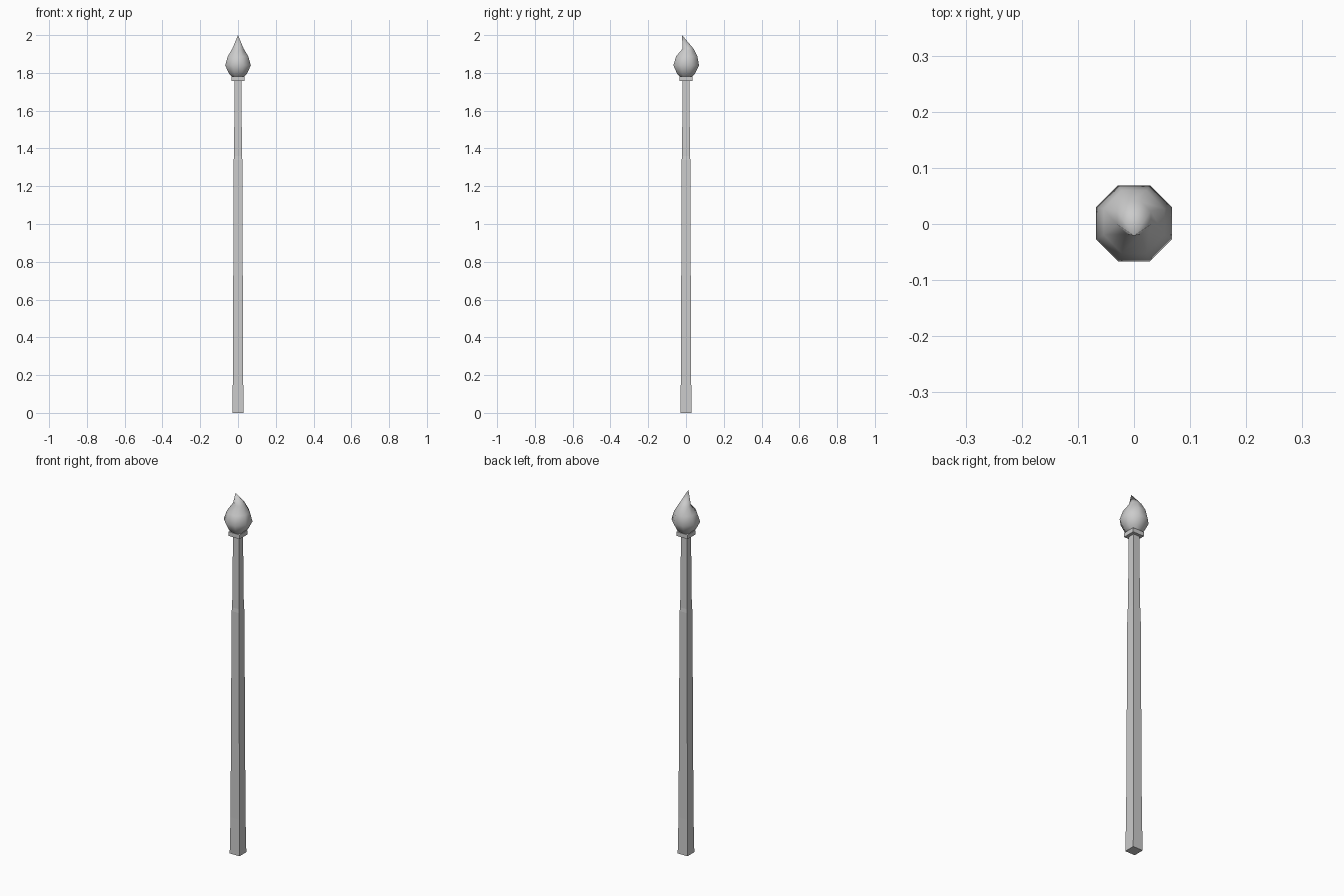
import bpy, bmesh, math

if "Cube" in bpy.data.objects:
    bpy.data.objects.remove(bpy.data.objects["Cube"])


def loft(name, rings, sides, tip=None, smooth=False):
    """Stack flat-sided rings (z, half_width_x, half_width_y, centre_y) into a closed solid."""
    bm = bmesh.new()
    k = 1 / math.cos(math.pi / sides)
    angles = [2 * math.pi * (i + 0.5) / sides for i in range(sides)]
    loops = [[bm.verts.new((hx * k * math.cos(a), cy + hy * k * math.sin(a), z))
              for a in angles] for z, hx, hy, cy in rings]
    for lo, hi in zip(loops, loops[1:]):
        for i in range(sides):
            j = (i + 1) % sides
            bm.faces.new((lo[i], lo[j], hi[j], hi[i]))
    bm.faces.new(loops[0][::-1])
    if tip:
        apex = bm.verts.new(tip)
        for i in range(sides):
            bm.faces.new((loops[-1][i], loops[-1][(i + 1) % sides], apex))
    else:
        bm.faces.new(loops[-1])
    for f in bm.faces:
        f.smooth = smooth and len(f.verts) < 5
    mesh = bpy.data.meshes.new(name)
    bm.to_mesh(mesh)
    bm.free()
    obj = bpy.data.objects.new(name, mesh)
    bpy.context.collection.objects.link(obj)
    return obj


# Square tapering shaft
loft("shaft", [(z, h, h, 0) for z, h in
               ((0, 0.030), (0.2, 0.027), (1.34, 0.023), (1.36, 0.021), (1.76, 0.018))], 4)

# Square collar
loft("collar", [(1.757, 0.034, 0.034, 0), (1.78, 0.034, 0.034, 0)], 4)

# Eight-sided flame with its tip curling to the front
loft("flame", [(1.777, 0.028, 0.028, 0),
               (1.795, 0.047, 0.047, 0),
               (1.840, 0.068, 0.068, 0.001),
               (1.888, 0.054, 0.056, 0.004),
               (1.928, 0.030, 0.029, 0.011)], 8, tip=(0, -0.021, 2.0), smooth=True)
